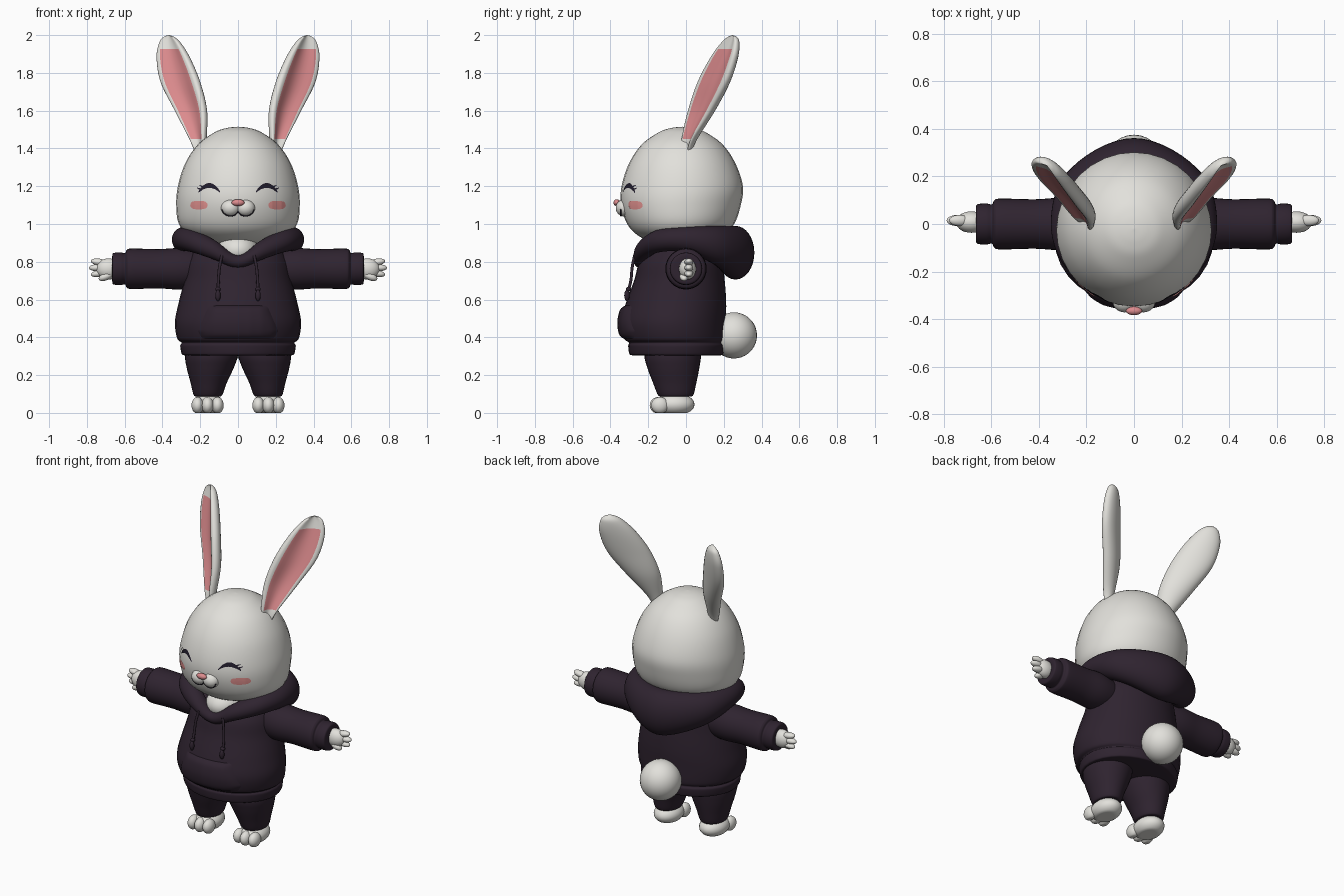
import bpy, bmesh, math
from math import sin, cos, pi, radians, sqrt
from mathutils import Vector, Matrix
from mathutils.bvhtree import BVHTree

if "Cube" in bpy.data.objects:
    bpy.data.objects.remove(bpy.data.objects["Cube"])


def material(name, *rgb):
    m = bpy.data.materials.new(name)
    m.use_nodes = True
    m.diffuse_color = (*rgb, 1)
    m.node_tree.nodes["Principled BSDF"].inputs["Base Color"].default_value = (*rgb, 1)
    return m


FUR = material("white fur", .76, .75, .71)
CLOTH = material("dark plum cloth", .028, .017, .029)
PINK = material("ear pink", .72, .26, .27)
BLUSH = material("blush pink", .80, .30, .29)
INK = material("eye ink", .016, .012, .025)
X, Y, Z = Vector((1, 0, 0)), Vector((0, 1, 0)), Vector((0, 0, 1))
SIDES = (("left", 1), ("right", -1))


def finish(name, verts, faces, *mats, sharp=50):
    """Make a smooth object with outward normals."""
    me = bpy.data.meshes.new(name)
    me.from_pydata([tuple(v) for v in verts], [], faces)
    bm = bmesh.new()
    bm.from_mesh(me)
    bmesh.ops.recalc_face_normals(bm, faces=bm.faces)
    bm.to_mesh(me)
    bm.free()
    for m in mats:
        me.materials.append(m)
    me.polygons.foreach_set("use_smooth", [True] * len(me.polygons))
    me.set_sharp_from_angle(angle=radians(sharp))
    ob = bpy.data.objects.new(name, me)
    bpy.context.scene.collection.objects.link(ob)
    return ob


def resample(keys, steps=6, closed=False):
    """Smooth spline through tuples of numbers."""
    k, n, out = [Vector(q) for q in keys], len(keys), []
    pick = (lambda i: k[i % n]) if closed else (lambda i: k[max(0, min(n - 1, i))])
    for i in range(n if closed else n - 1):
        p0, p1, p2, p3 = (pick(i + d) for d in (-1, 0, 1, 2))
        for s in range(steps):
            t = s / steps
            m1, m2 = (p2 - p0) * .5, (p3 - p1) * .5
            out.append(p1 * (2*t**3 - 3*t*t + 1) + m1 * (t**3 - 2*t*t + t)
                       + p2 * (3*t*t - 2*t**3) + m2 * (t**3 - t*t))
    return out if closed else out + [k[-1]]


def ring(c, u, v, a, b, n=32, hollow=0):
    """Ellipse around c; hollow dents its v side."""
    out = []
    for j in range(n):
        t = 2 * pi * j / n
        out.append(c + u * (a * cos(t)) + v * (b * (sin(t) - hollow * max(0, sin(t))**3)))
    return out


def skin(name, rings, *mats, closed=False):
    n, m = len(rings[0]), len(rings)
    faces = [(i*n + j, i*n + (j+1) % n, (i+1) % m * n + (j+1) % n, (i+1) % m * n + j)
             for i in range(m if closed else m - 1) for j in range(n)]
    if not closed:
        faces += [tuple(range(n)), tuple(range((m-1)*n, m*n))]
    return finish(name, [p for r in rings for p in r], faces, *mats)


def loft(name, keys, u, v, mat, steps=6):
    """Keys are x, y, z, half width along u, half width along v."""
    return skin(name, [ring(Vector(k[:3]), u, v, max(k[3], 1e-4), max(k[4], 1e-4))
                       for k in resample(keys, steps)], mat)


def tube(name, pts, r, mat):
    path, rings = resample(pts, 4), []
    for i, p in enumerate(path):
        t = (path[min(i+1, len(path)-1)] - path[max(i-1, 0)]).normalized()
        u = t.cross(Y).normalized()
        rings.append(ring(p, u, u.cross(t), r, r, 10))
    return skin(name, rings, mat)


def ball(name, loc, size, mat, floor=None, tilt=0):
    bm = bmesh.new()
    bmesh.ops.create_uvsphere(bm, u_segments=28, v_segments=18, radius=1)
    bm.transform(Matrix.Translation(loc) @ Matrix.Rotation(tilt, 4, 'Y') @ Matrix.Diagonal((*size, 1)))
    verts = [v.co.copy() for v in bm.verts]
    faces = [[v.index for v in f.verts] for f in bm.faces]
    bm.free()
    if floor is not None:
        for v in verts:
            v.z = max(v.z, floor)
    return finish(name, verts, faces, mat)


def front_of(ob):
    """Return a function giving the object's front surface y at x, z."""
    tree = BVHTree.FromPolygons([v.co for v in ob.data.vertices],
                                [p.vertices[:] for p in ob.data.polygons])
    return lambda x, z: tree.ray_cast(Vector((x, -2, z)), Y)[0].y


def patch(name, surface, shape, lift, mat, nu=20, nv=8):
    """Grid plate laid on a surface; shape maps u, v in -1..1 to x, z."""
    verts = []
    for i in range(nu + 1):
        for j in range(nv + 1):
            u, v = 2*i/nu - 1, 2*j/nv - 1
            x, z = shape(u, v)
            verts.append((x, surface(x, z) - lift(u, v), z))
    w = nv + 1
    faces = [(i*w + j, (i+1)*w + j, (i+1)*w + j+1, i*w + j+1) for i in range(nu) for j in range(nv)]
    return finish(name, verts, faces, mat)


def flat(u, v):
    return .004


# Head: z, half width, half depth, centre y
HEAD = [(.88, 0, 0, -.03), (.895, .14, .13, -.03), (.94, .255, .225, -.03), (1.0, .313, .283, -.028),
        (1.1, .327, .317, -.027), (1.2, .318, .321, -.02), (1.32, .28, .282, -.02),
        (1.42, .213, .215, -.02), (1.485, .125, .125, -.02), (1.508, .06, .06, -.02), (1.515, 0, 0, -.02)]
head = loft("head", [(0, c, z, a, b) for z, a, b, c in HEAD], X, Y, FUR)
face = front_of(head)
ball("chest_fur", (0, -.12, .86), (.11, .13, .09), FUR)
ball("nose", (0, -.366, 1.113), (.034, .018, .018), PINK)
ball("tail", (0, .254, .41), (.122, .122, .122), FUR)

# Hoodie body with hem band
BODY = [(.305, .285, .235, -.05), (.312, .298, .25, -.05), (.355, .306, .256, -.05), (.372, .298, .25, -.052),
        (.395, .322, .267, -.06), (.48, .334, .276, -.066), (.58, .315, .266, -.053), (.70, .285, .24, -.035),
        (.80, .265, .218, -.028), (.88, .21, .165, -.02), (.93, .1, .09, -.02)]
body = loft("hoodie_body", [(0, c, z, a, b) for z, a, b, c in BODY], X, Y, CLOTH)
belly = front_of(body)


# Front pocket
def pocket_shape(u, v):
    t = (v + 1) / 2
    return u * (.238 - .08 * t - .045 * max(0, 1 - 4 * t)), .388 + .182 * t


patch("front_pocket", belly, pocket_shape,
      lambda u, v: -.004 + .026 * (1 - u**8) * (1 - v**8), CLOTH, 32, 20)

# Draped hood: x, y, z, thickness, half height, from the front round to the back
HOOD = [(0, -.235, .80, .04, .035), (.12, -.225, .86, .05, .05), (.235, -.145, .91, .065, .06),
        (.28, 0, .918, .07, .068), (.215, .165, .885, .085, .105), (0, .262, .848, .1, .142)]
loop = HOOD + [(-k[0], *k[1:]) for k in HOOD[-2:0:-1]]
skin("hood", [ring(Vector(k[:3]), Vector((k[0], k[1], 0)).normalized(), Z, k[3], k[4])
              for k in resample(loop, 8, True)], CLOTH, closed=True)

for side, s in SIDES:
    # Ears with a hollow pink front
    EAR = [(.20, 0, 1.38, .03, .03), (.213, .015, 1.45, .05, .042), (.25, .08, 1.6, .10, .055),
           (.305, .145, 1.75, .125, .058), (.343, .2, 1.88, .105, .052), (.361, .233, 1.96, .066, .038),
           (.366, .244, 1.99, .032, .02), (.367, .246, 2.0, .001, .001)]
    across, out = Vector((s * .8, .6, 0)), Vector((s * .6, -.8, 0))
    ear = skin(side + "_ear", [ring(Vector((s * k[0], k[1], k[2])), across, out, k[3], k[4], 32, 1.05)
                               for k in resample(EAR, 8)], FUR, PINK)
    for p in ear.data.polygons:
        if 4 <= p.index % 32 <= 11 and 1.45 < p.center.z < 1.925:
            p.material_index = 1

    # Closed eye, lashes and cheek
    patch(side + "_eye", face, lambda u, v: (s * (.152 + .058 * u),
          1.168 + .036 * (1 - u * u) + .013 * v * (1 - .7 * u * u)), flat, INK)
    for i in range(2):
        patch(f"{side}_lash_{i + 1}", face, lambda u, v: (s * (.205 - .012 * i + .012 * u),
              1.186 + .014 * i + .005 * u + .004 * v * (1 - .5 * u)), flat, INK, 6, 2)
    patch(side + "_cheek", face, lambda u, v: (s * (.207 + .046 * u * sqrt(1 - .4 * v * v)),
          1.1 + .023 * v * sqrt(1 - .4 * u * u)), flat, BLUSH)

    # Muzzle lobe and mouth line
    ball(side + "_muzzle", (s * .04, -.326, 1.085), (.05, .046, .045), FUR)
    arc = [radians(a) for a in range(190, 351, 20)]
    tube(side + "_mouth_line", [(s * (.04 + .045 * cos(a)), -.345, 1.085 + .042 * sin(a)) for a in arc],
         .0035, INK)

    # Sleeve with cuff
    SLEEVE = [(.1, .07), (.28, .108), (.42, .104), (.56, .107), (.588, .1), (.598, .083), (.62, .086),
              (.65, .085), (.664, .078), (.666, .05)]
    loft(side + "_sleeve", [(s * x, 0, .763, r, r) for x, r in SLEEVE], Y, Z, CLOTH)

    # Hand with fingers and thumb
    ball(side + "_palm", (s * .685, .008, .762), (.065, .045, .056), FUR)
    for i, (z, x) in enumerate(((.798, .735), (.768, .745), (.738, .735))):
        ball(f"{side}_finger_{i + 1}", (s * x, .015, z), (.044, .023, .0185), FUR, tilt=s * (i - 1) * .15)
    ball(side + "_thumb", (s * .70, -.01, .722), (.04, .024, .02), FUR, tilt=s * .4)

    # Trouser leg
    LEG = [(.159, -.055, .088, .06, .075), (.159, -.055, .095, .076, .094), (.155, -.06, .16, .096, .115),
           (.147, -.067, .24, .125, .138), (.14, -.07, .31, .14, .15), (.13, -.06, .42, .13, .14)]
    loft(side + "_trouser_leg", [(s * k[0], *k[1:]) for k in LEG], X, Y, CLOTH)

    # Foot with toes
    ball(side + "_foot", (s * .16, -.06, .045), (.082, .105, .06), FUR, floor=0)
    for i in range(3):
        ball(f"{side}_toe_{i + 1}", (s * (.108 + .053 * i), -.138 - .008 * (i == 1), .04),
             (.032, .046, .044), FUR, floor=0)

    # Drawstring with knotted end
    tube(side + "_drawstring", [(s * .085, -.272, .835), (s * .098, -.285, .77), (s * .104, -.292, .70),
                                (s * .106, -.31, .63)], .008, CLOTH)
    ball(side + "_drawstring_knot", (s * .106, -.304, .655), (.014, .014, .012), CLOTH)
    ball(side + "_drawstring_end", (s * .106, -.313, .622), (.014, .014, .03), CLOTH)
